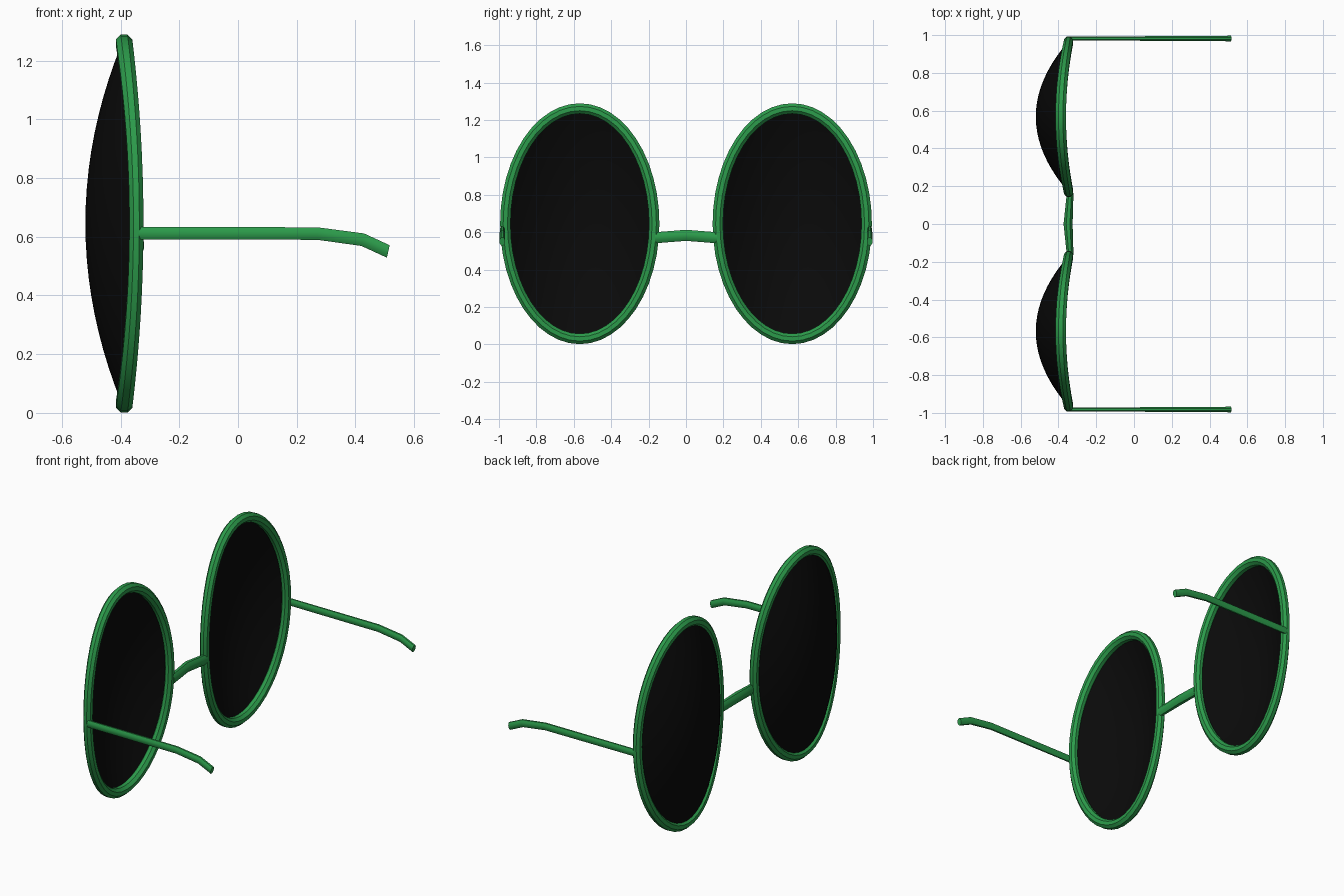
import bpy
import bmesh
from math import sin, cos, tau, radians

if "Cube" in bpy.data.objects:
    bpy.data.objects.remove(bpy.data.objects["Cube"])

CY, CZ = 0.568, 0.645      # centre of one eyepiece
RY, RZ = 0.398, 0.616      # radii of the rim centre line


def material(name, color):
    m = bpy.data.materials.new(name)
    m.diffuse_color = color
    m.use_nodes = True
    m.node_tree.nodes["Principled BSDF"].inputs["Base Color"].default_value = m.diffuse_color
    return m


green = material("green_frame", (0.025, 0.33, 0.07, 1))
black = material("black_lens", (0.003, 0.003, 0.003, 1))


def finish(name, bm, mat, mirrored=True, angle=40):
    bmesh.ops.recalc_face_normals(bm, faces=bm.faces)
    mesh = bpy.data.meshes.new(name)
    bm.to_mesh(mesh)
    bm.free()
    mesh.materials.append(mat)
    ob = bpy.data.objects.new(name, mesh)
    bpy.context.collection.objects.link(ob)
    bpy.ops.object.select_all(action='DESELECT')
    ob.select_set(True)
    bpy.context.view_layer.objects.active = ob
    bpy.ops.object.shade_smooth_by_angle(angle=radians(angle))
    if mirrored:
        mod = ob.modifiers.new("mirror", 'MIRROR')
        mod.use_axis = (False, True, False)
        mod.use_mirror_merge = False
    return ob


def loft(bm, rings, closed=False):
    """Skin a list of coordinate rings; cap the ends unless closed."""
    loops = [[bm.verts.new(p) for p in ring] for ring in rings]
    n = len(loops[0])
    pairs = list(zip(loops, loops[1:]))
    if closed:
        pairs.append((loops[-1], loops[0]))
    for a, b in pairs:
        for i in range(n):
            j = (i + 1) % n
            bm.faces.new((a[i], a[j], b[j], b[i]))
    if not closed:
        bm.faces.new(loops[0])
        bm.faces.new(loops[-1])
    return loops


def angles(n, shift=0.0):
    return [tau * (i + shift) / n for i in range(n)]


# Rim: octagonal section swept round an ellipse that wraps back at the sides
bm = bmesh.new()
rings = []
for t in angles(48):
    x = -0.388 + 0.042 * cos(t) ** 2
    half = 0.028 - 0.004 * cos(t) ** 2
    rings.append([(x + half * 1.08 * cos(s),
                   CY + (RY + 0.03 * sin(s)) * cos(t),
                   CZ + (RZ + 0.03 * sin(s)) * sin(t)) for s in angles(8, 0.5)])
loft(bm, rings, closed=True)
finish("rim", bm, green)

# Lens: thin dome bulging forward, its edge tucked inside the rim
bm = bmesh.new()
steps = 10
rings = []
for k in range(steps, 0, -1):
    r = k / steps
    rings.append([(-0.52 + r * r * (0.172 * cos(t) ** 2 + 0.125 * sin(t) ** 2),
                   CY + RY * r * cos(t), CZ + RZ * r * sin(t)) for t in angles(48)])
loops = [[bm.verts.new(p) for p in ring] for ring in rings]
tip = bm.verts.new((-0.52, CY, CZ))
for a, b in zip(loops, loops[1:]):
    for i in range(48):
        j = (i + 1) % 48
        bm.faces.new((a[i], a[j], b[j], b[i]))
for i in range(48):
    bm.faces.new((loops[-1][i], loops[-1][(i + 1) % 48], tip))
finish("lens", bm, black)

# Temple: flat oval bar running back and drooping at the ear
bm = bmesh.new()
path = [(-0.34, 0.612, 0.011), (0.27, 0.611, 0.014), (0.425, 0.59, 0.015), (0.512, 0.55, 0.016)]
rings = [[(x + 0.005 * sin(s) * (x > 0.3), 0.982 + w * cos(s), z + 0.023 * sin(s))
          for s in angles(8, 0.5)] for x, z, w in path]
loft(bm, rings)
finish("temple", bm, green)

# Bridge: short bar arching up and forward between the rims
bm = bmesh.new()
path = [(-0.165, -0.338, 0.57, 0.019), (0, -0.349, 0.583, 0.026), (0.165, -0.338, 0.57, 0.019)]
rings = [[(x + w * cos(s), y, z + 0.032 * sin(s)) for s in angles(8, 0.5)]
         for y, x, z, w in path]
loft(bm, rings)
finish("bridge", bm, green, mirrored=False)
